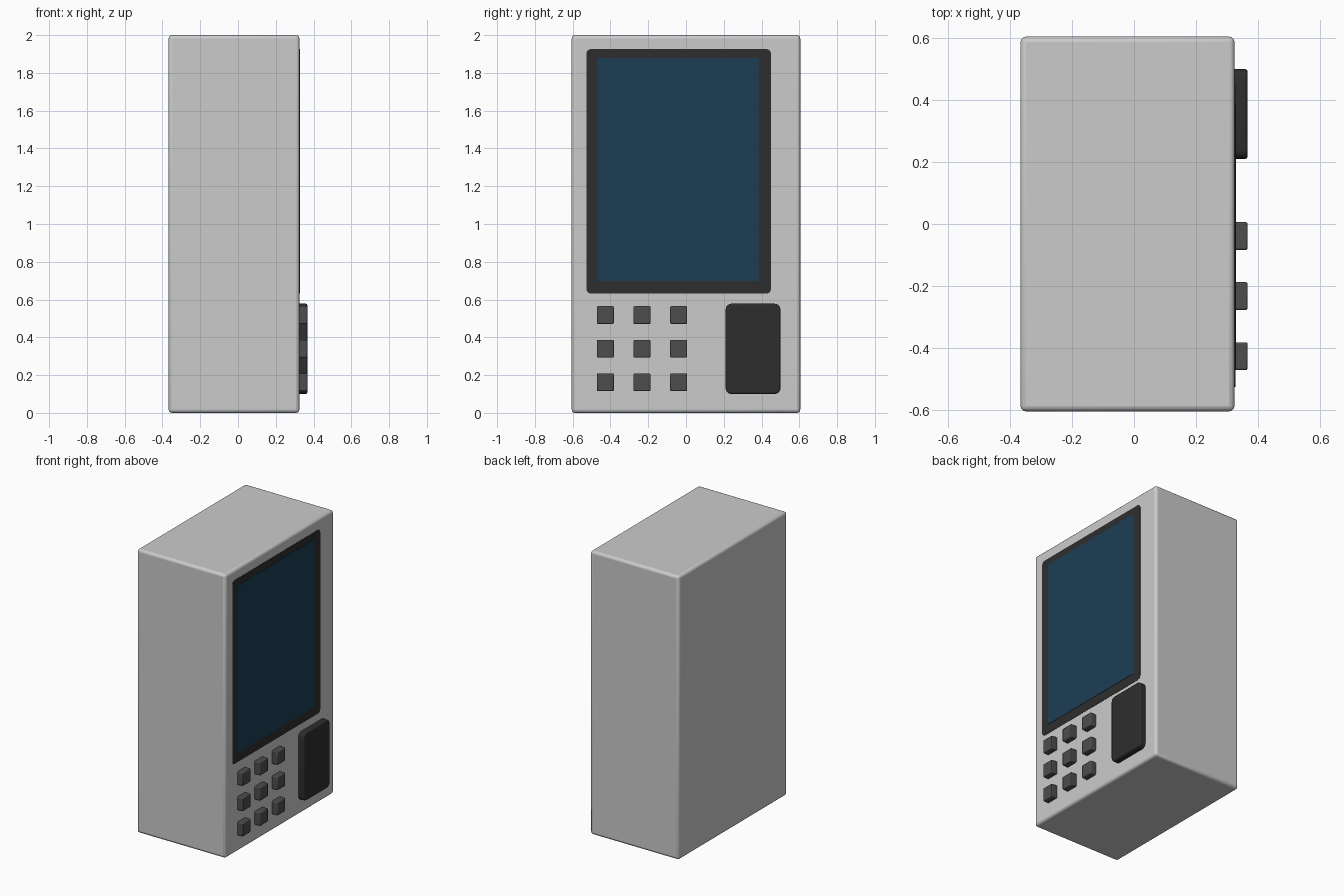
import bpy, bmesh

if "Cube" in bpy.data.objects:
    bpy.data.objects.remove(bpy.data.objects["Cube"])


def material(name, rgb):
    m = bpy.data.materials.new(name)
    m.diffuse_color = (*rgb, 1)
    m.use_nodes = True
    m.node_tree.nodes["Principled BSDF"].inputs["Base Color"].default_value = m.diffuse_color
    return m


dark = material("dark_plastic", (0.027, 0.027, 0.027))
key_grey = material("key_grey", (0.075, 0.075, 0.075))
glass = material("blue_glass", (0.012, 0.048, 0.09))


def box(name, x, y, z, mat=None, corner=0.0, edge=0.0, segments=2):
    """Box from (min, max) ranges; corner rounds the x-parallel edges, edge softens all rims."""
    bm = bmesh.new()
    bmesh.ops.create_cube(bm, size=1)
    for v in bm.verts:
        for i, (lo, hi) in enumerate((x, y, z)):
            v.co[i] = lo if v.co[i] < 0 else hi
    if corner:
        along_x = [e for e in bm.edges if abs(e.verts[0].co.x - e.verts[1].co.x) > 1e-5]
        bmesh.ops.bevel(bm, geom=along_x, offset=corner, segments=4, profile=0.5, affect='EDGES')
    mesh = bpy.data.meshes.new(name)
    bm.to_mesh(mesh)
    bm.free()
    ob = bpy.data.objects.new(name, mesh)
    bpy.context.collection.objects.link(ob)
    if mat:
        mesh.materials.append(mat)
    if edge:
        bev = ob.modifiers.new("soft_edges", 'BEVEL')
        bev.width = edge
        bev.segments = segments
        bev.limit_method = 'ANGLE'
        bev.angle_limit = 0.7
    bpy.ops.object.select_all(action='DESELECT')
    ob.select_set(True)
    bpy.context.view_layer.objects.active = ob
    bpy.ops.object.shade_smooth_by_angle(angle=0.6)
    return ob


FACE = 0.325   # x of the panel that carries the controls
TOP = 0.367    # x reached by the raised controls

# Cabinet
box("cabinet", (-0.367, FACE), (-0.605, 0.605), (0, 2), edge=0.018, segments=3)

# Screen with its flush surround
box("screen_surround", (0.30, FACE + 0.002), (-0.527, 0.45), (0.632, 1.926), dark, corner=0.024)
box("screen", (0.31, FACE + 0.004), (-0.468, 0.385), (0.697, 1.878), glass)

# Card reader pad
box("reader_pad", (0.30, TOP), (0.21, 0.50), (0.10, 0.578), dark, corner=0.03, edge=0.008)

# Keypad, three by three
for row, z in enumerate((0.518, 0.34, 0.162)):
    for col, y in enumerate((-0.427, -0.233, -0.039)):
        box(f"key_{row + 1}_{col + 1}", (0.30, TOP), (y - 0.045, y + 0.045),
            (z - 0.047, z + 0.047), key_grey, edge=0.006)
